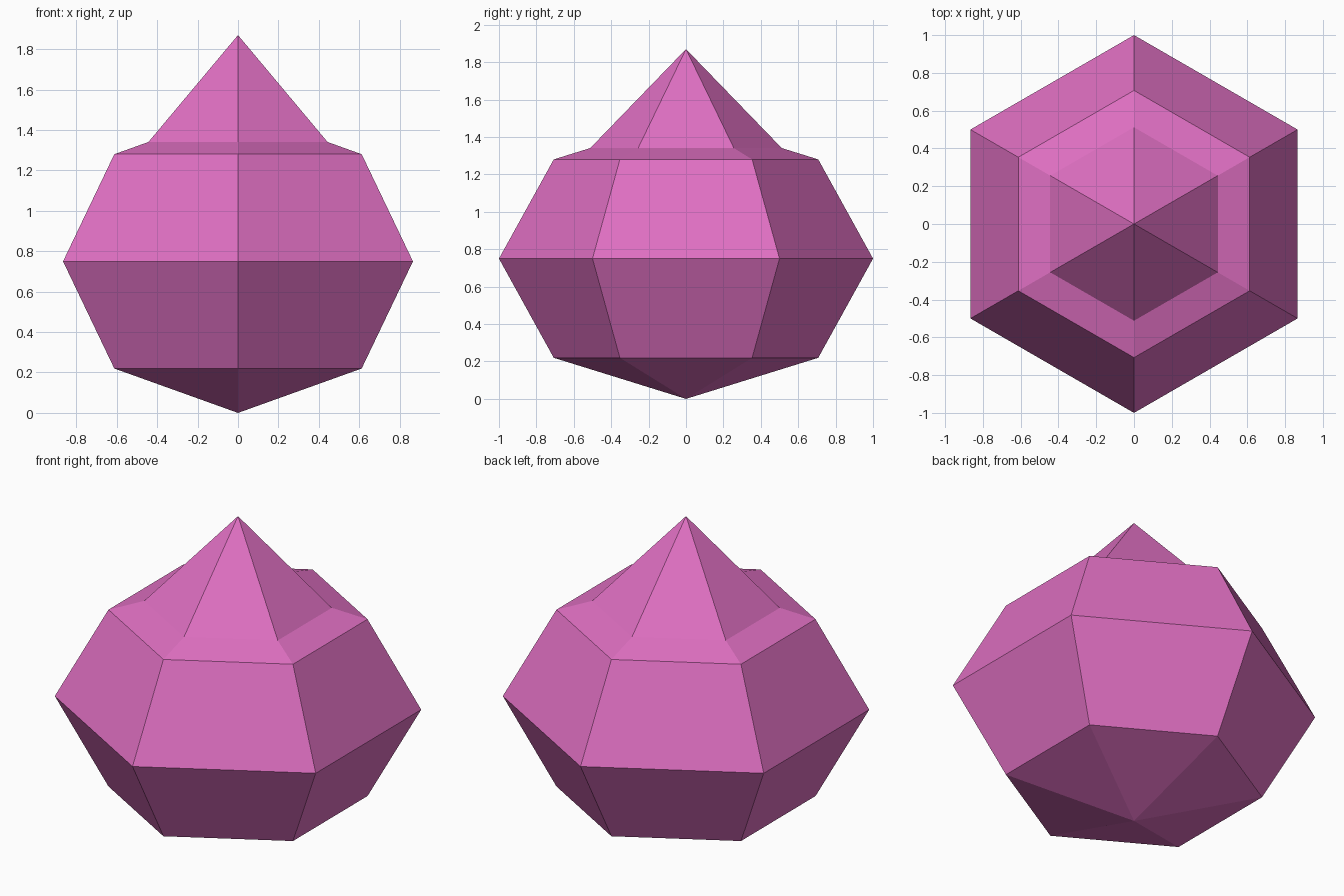
import bpy
import bmesh
from math import sin, cos, pi

cube = bpy.data.objects.get("Cube")
if cube:
    bpy.data.objects.remove(cube, do_unlink=True)

SIDES = 6

# Single pink colour
pink = bpy.data.materials.new("pink")
pink.use_nodes = True
colour = (0.74, 0.16, 0.54, 1)
pink.diffuse_color = colour
pink.node_tree.nodes["Principled BSDF"].inputs["Base Color"].default_value = colour


def lathe(name, profile):
    """Six-sided solid from (radius, height) pairs, bottom to top, corners on the y axis."""
    bm = bmesh.new()
    rings = []
    for r, z in profile:
        count = SIDES if r else 1
        rings.append([bm.verts.new((r * sin(2 * pi * i / SIDES), r * cos(2 * pi * i / SIDES), z))
                      for i in range(count)])
    for low, high in zip(rings, rings[1:]):
        for i in range(SIDES):
            j = i + 1
            corners = [low[i % len(low)], low[j % len(low)],
                       high[j % len(high)], high[i % len(high)]]
            bm.faces.new(list(dict.fromkeys(corners)))
    if len(rings[0]) > 1:
        bm.faces.new(rings[0])
    bmesh.ops.recalc_face_normals(bm, faces=bm.faces)
    mesh = bpy.data.meshes.new(name)
    bm.to_mesh(mesh)
    bm.free()
    mesh.materials.append(pink)
    obj = bpy.data.objects.new(name, mesh)
    bpy.context.collection.objects.link(obj)
    return obj


# Squashed faceted ball
HALF = 0.75
lathe("body", [(0 if k in (0, 4) else sin(k * pi / 4), HALF - HALF * cos(k * pi / 4))
               for k in range(5)])

# Pointed tip, its base sunk into the ball
lathe("tip", [(0.6, 1.25), (0, 1.87)])
